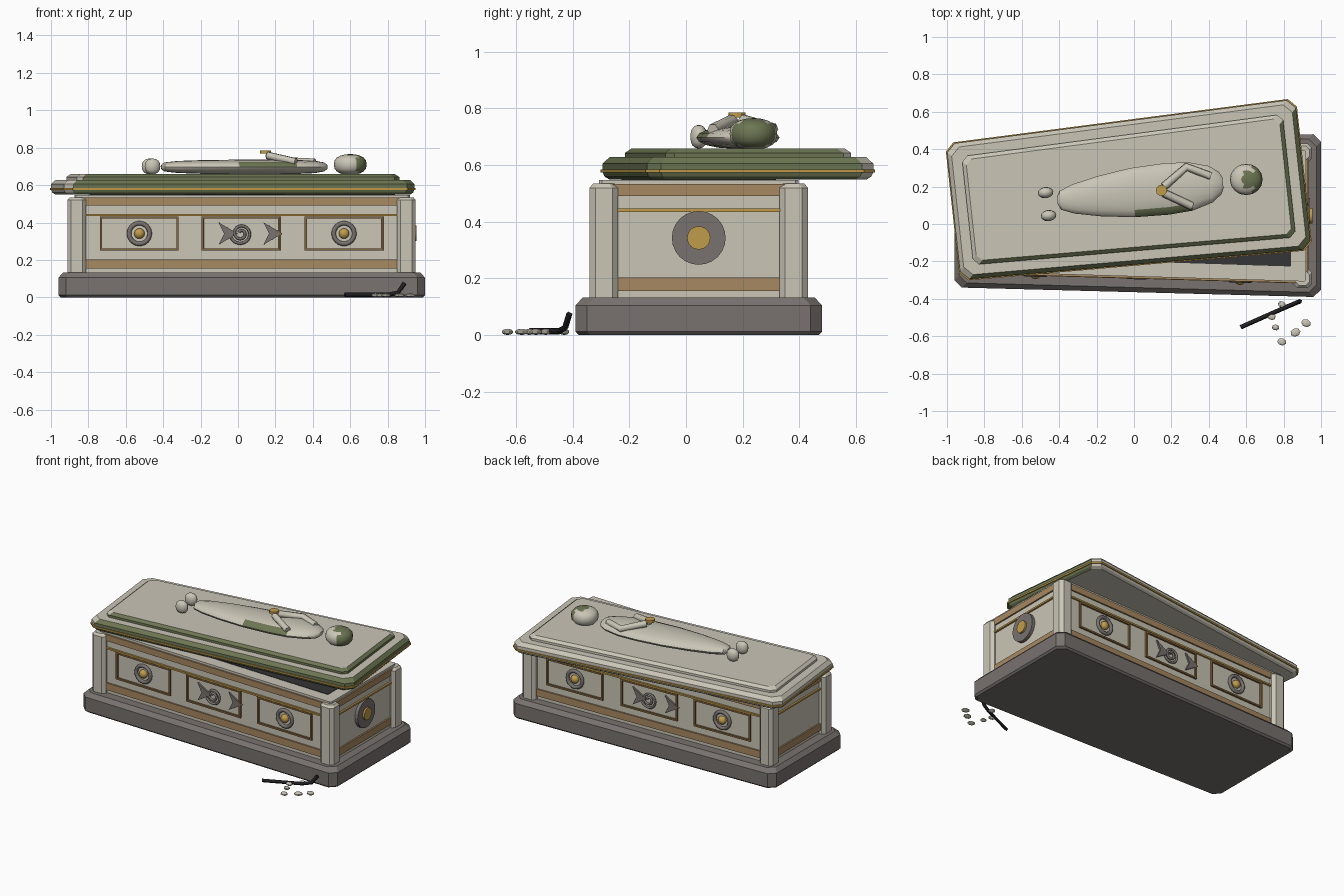
import bpy, bmesh, math, random
from mathutils import Matrix, Vector

cube = bpy.data.objects.get("Cube")
if cube:
    bpy.data.objects.remove(cube, do_unlink=True)
random.seed(4)
CY = 0.045          # centre line of the chest


def material(name, r, g, b):
    m = bpy.data.materials.new(name)
    m.use_nodes = True
    m.diffuse_color = (r, g, b, 1)
    m.node_tree.nodes["Principled BSDF"].inputs["Base Color"].default_value = (r, g, b, 1)
    return m


STONE = material("pale stone", 0.59, 0.56, 0.47)
GRANITE = material("grey granite", 0.19, 0.17, 0.16)
BROWN = material("tan band", 0.39, 0.25, 0.12)
BRONZE = material("dark bronze", 0.25, 0.14, 0.05)
GOLD = material("gold", 0.53, 0.33, 0.07)
MOSS = material("moss green", 0.15, 0.18, 0.085)
IRON = material("black iron", 0.015, 0.015, 0.017)
VOID = material("dark interior", 0.035, 0.035, 0.035)


def finish(name, bm, mats, matrix=None, smooth=None, rule=None):
    """Turn a bmesh into an object; rule(face) picks the second material."""
    bmesh.ops.recalc_face_normals(bm, faces=bm.faces)
    if rule:
        for f in bm.faces:
            f.material_index = int(rule(f))
    me = bpy.data.meshes.new(name)
    bm.to_mesh(me)
    bm.free()
    for m in mats:
        me.materials.append(m)
    ob = bpy.data.objects.new(name, me)
    bpy.context.collection.objects.link(ob)
    if matrix:
        ob.matrix_world = matrix
    if smooth:
        bpy.ops.object.select_all(action='DESELECT')
        ob.select_set(True)
        bpy.context.view_layer.objects.active = ob
        bpy.ops.object.shade_smooth_by_angle(angle=math.radians(smooth))
    return ob


def loft(name, rings, mats, **kw):
    """Skin rings of equal point counts and cap both ends."""
    bm = bmesh.new()
    vs = [[bm.verts.new(p) for p in ring] for ring in rings]
    for a, b in zip(vs, vs[1:]):
        for i in range(len(a)):
            j = (i + 1) % len(a)
            bm.faces.new((a[i], a[j], b[j], b[i]))
    bm.faces.new(vs[0])
    bm.faces.new(vs[-1])
    return finish(name, bm, mats, **kw)


def slab(name, x0, x1, hl, hr, cut, profile, mats, **kw):
    """Tapered slab with cut corners; profile is a list of (inset, z)."""
    rings = []
    for d, z in profile:
        a, b, l, r = x0 + d, x1 - d, hl - d, hr - d
        rings.append([(a + cut, -l, z), (b - cut, -r, z), (b, cut - r, z), (b, r - cut, z),
                      (b - cut, r, z), (a + cut, l, z), (a, l - cut, z), (a, cut - l, z)])
    return loft(name, rings, mats, **kw)


def plate(name, pts, depth, mat, matrix):
    return loft(name, [[(x, y, w) for x, y in pts] for w in (-0.004, depth)], [mat], matrix=matrix)


def ball(name, loc, size, mats, segs=(16, 10), power=1.0, rot=0, smooth=40, rule=None, matrix=None):
    """Ellipsoid; power below one makes it boxier in height."""
    bm = bmesh.new()
    bmesh.ops.create_uvsphere(bm, u_segments=segs[0], v_segments=segs[1], radius=1)
    for v in bm.verts:
        v.co.z = math.copysign(abs(v.co.z) ** power, v.co.z)
        v.co = Vector(v.co[i] * size[i] for i in range(3))
    bm.normal_update()
    m = (matrix or Matrix()) @ Matrix.Translation(loc) @ Matrix.Rotation(rot, 4, 'Z')
    return finish(name, bm, mats, matrix=m, smooth=smooth, rule=rule)


def tube(name, pts, radius, mat, matrix=None, res=1):
    cu = bpy.data.curves.new(name, 'CURVE')
    cu.dimensions = '3D'
    cu.bevel_depth, cu.bevel_resolution, cu.use_fill_caps = radius, res, True
    sp = cu.splines.new('POLY')
    sp.points.add(len(pts) - 1)
    for p, co in zip(sp.points, pts):
        p.co = (*co, 1)
    cu.materials.append(mat)
    ob = bpy.data.objects.new(name, cu)
    bpy.context.collection.objects.link(ob)
    ob.matrix_world = matrix or Matrix()
    return ob


def disc(name, r, depth, mat, matrix, n=24):
    plate(name, [(r * math.cos(k * math.tau / n), r * math.sin(k * math.tau / n)) for k in range(n)],
          depth, mat, matrix)


# Plinth, chest and the bands that wrap it
mid = Matrix.Translation((0, CY, 0))
slab("plinth", -0.96, 1.0, 0.385, 0.435, 0.04,
     [(0.012, 0), (0, 0.012), (0, 0.105), (0.025, 0.132)], [GRANITE], matrix=mid)
X0, X1, HL, HR = -0.875, 0.92, 0.30, 0.352
slab("chest", X0, X1, HL, HR, 0.01, [(0, 0.13), (0, 0.548)], [STONE], matrix=mid)
slab("chest_opening", X0, X1, HL, HR, 0.004, [(0.08, 0.54), (0.08, 0.551)], [VOID], matrix=mid)
for name, z0, z1, out, mat in (("lower_band", 0.155, 0.203, 0.010, BROWN),
                               ("upper_band", 0.49, 0.533, 0.010, BROWN),
                               ("gold_line", 0.435, 0.446, 0.012, GOLD)):
    slab(name, X0, X1, HL, HR, 0.01, [(-out, z0), (-out, z1)], [mat], matrix=mid)

# Corner posts
for x, half in ((-0.862, 0.285), (0.9, 0.335)):
    for s in (-1, 1):
        slab("corner_post", -0.05, 0.05, 0.05, 0.05, 0.02,
             [(0, 0.13), (0, 0.52), (0.012, 0.535)], [STONE],
             matrix=Matrix.Translation((x, CY + s * half, 0)))


def wall_matrix(origin, u):
    """Local x runs along the wall, y is up, z points out of it."""
    u = Vector(u).normalized()
    up = Vector((0, 0, 1))
    m = Matrix((u, up, u.cross(up))).transposed().to_4x4()
    m.translation = origin
    return m


# Carved panels along both long walls
slope = (HR - HL) / (X1 - X0)
W, H, T = 0.21, 0.092, 0.011
dart = [(-0.05, 0.06), (0.052, 0), (-0.05, -0.06), (-0.02, 0)]
spiral = [((0.012 + 0.045 * k / 40) * math.cos(2.6 - k * 0.29),
           (0.012 + 0.045 * k / 40) * math.sin(2.6 - k * 0.29), 0.008) for k in range(41)]
for s in (-1, 1):
    for x, kind in ((-0.527, "rosette"), (0.016, "emblem"), (0.567, "rosette")):
        y = CY + s * (HL + slope * (x - X0))
        m = wall_matrix((x, y, 0.341), (-s, -slope, 0))
        for e in (-1, 1):
            for cx, cy, w, h in ((0, e * (H - T / 2), W, T / 2), (e * (W - T / 2), 0, T / 2, H)):
                plate("panel_frame", [(cx - w, cy - h), (cx + w, cy - h), (cx + w, cy + h), (cx - w, cy + h)],
                      0.012, BRONZE, m)
        if kind == "rosette":
            ring = [(0.055 * math.cos(k * math.tau / 24), 0.055 * math.sin(k * math.tau / 24), 0.005)
                    for k in range(24)]
            ob = tube("rosette_ring", ring, 0.012, GRANITE, m, 2)
            ob.data.splines[0].use_cyclic_u = True
            ball("rosette_boss", (0, 0, 0.005), (0.028, 0.028, 0.024), [GOLD], matrix=m)
        else:
            tube("spiral", spiral, 0.008, GRANITE, m)
            for cx in (-0.07, 0.17):
                plate("dart", [(cx + a, b) for a, b in dart], 0.011, GRANITE, m)

# Round medallion on the head end
end = wall_matrix((X1, CY, 0.343), (0, 1, 0))
disc("medallion", 0.095, 0.022, GRANITE, end)
disc("medallion_boss", 0.041, 0.034, GOLD, end)

# Lid, swung aside; moss grows on its front and head sides
ANG = math.radians(6.2)
lid = Matrix.Translation((-0.03, 0.165, 0)) @ Matrix.Rotation(ANG, 4, 'Z')
mossy = lambda f: f.normal.dot(Vector((0.6, -0.8, 0))) > 0.25
slab("lid", -0.94, 0.94, 0.365, 0.402, 0.045,
     [(0.02, 0.55), (0.006, 0.56), (0, 0.575), (0, 0.605), (0.022, 0.628)],
     [STONE, MOSS], matrix=lid, rule=mossy)
slab("lid_gold_line", -0.94, 0.94, 0.365, 0.402, 0.045,
     [(-0.006, 0.573), (-0.006, 0.584)], [GOLD], matrix=lid)
slab("lid_raised_panel", -0.865, 0.865, 0.292, 0.33, 0.03,
     [(0, 0.62), (0, 0.643), (0.02, 0.658)], [STONE, MOSS], matrix=lid, rule=mossy)

# Reclining effigy: a wrapped body lofted along the lid
body = [(-0.445, 0.02, 0.012), (-0.43, 0.05, 0.024), (-0.36, 0.078, 0.032), (-0.22, 0.108, 0.037),
        (-0.04, 0.132, 0.039), (0.14, 0.138, 0.039), (0.27, 0.13, 0.038), (0.38, 0.098, 0.033),
        (0.43, 0.06, 0.024), (0.445, 0.03, 0.012)]
rings = []
for x, w, h in body:
    angles = [k * math.tau / 16 for k in range(16)]
    rings.append([(x, w * math.cos(a), 0.697 + h * math.sin(a)) for a in angles])


def body_moss(f):
    c = f.calc_center_median()
    return 0.0 < c.x < 0.24 and c.y < -0.08 and c.z > 0.69


loft("effigy_body", rings, [STONE, MOSS], smooth=35, rule=body_moss,
     matrix=Matrix.Translation((0.033, 0.172, 0)) @ Matrix.Rotation(ANG, 4, 'Z'))
ball("effigy_head", (0.6, 0.238, 0.71), (0.088, 0.084, 0.056), [STONE, MOSS], (16, 10), 0.75,
     rule=lambda f: f.normal.x > 0.38 or (f.normal.z > 0.9 and f.normal.x > -0.1))
for x, y in ((-0.473, 0.168), (-0.457, 0.045)):
    ball("effigy_foot", (x, y, 0.7), (0.042, 0.03, 0.042), [STONE], (12, 8), 0.8, ANG)

# Folded arms and the gold clasp where the hands meet
for pts in ([(0.16, 0.2, 0.758), (0.28, 0.305, 0.728), (0.41, 0.255, 0.722)],
            [(0.16, 0.165, 0.758), (0.31, 0.095, 0.724)]):
    tube("effigy_arm", pts, 0.022, STONE)
disc("clasp", 0.03, 0.014, GOLD, Matrix.Translation((0.147, 0.18, 0.772)), 12)

# Pry bar and rubble on the ground
tube("pry_bar", [(0.57, -0.552, 0.013), (0.8, -0.45, 0.013), (0.855, -0.427, 0.025), (0.89, -0.412, 0.075)],
     0.012, IRON, res=0)
for x, y in ((0.79, -0.43), (0.735, -0.495), (0.757, -0.553), (0.863, -0.58), (0.92, -0.53), (0.79, -0.63)):
    r = random.uniform(0.021, 0.03)
    ball("rubble", (x, y, 0.011), (r, r * 0.8, 0.011), [STONE], (7, 5), 1, random.uniform(-0.6, 0.6), None)
